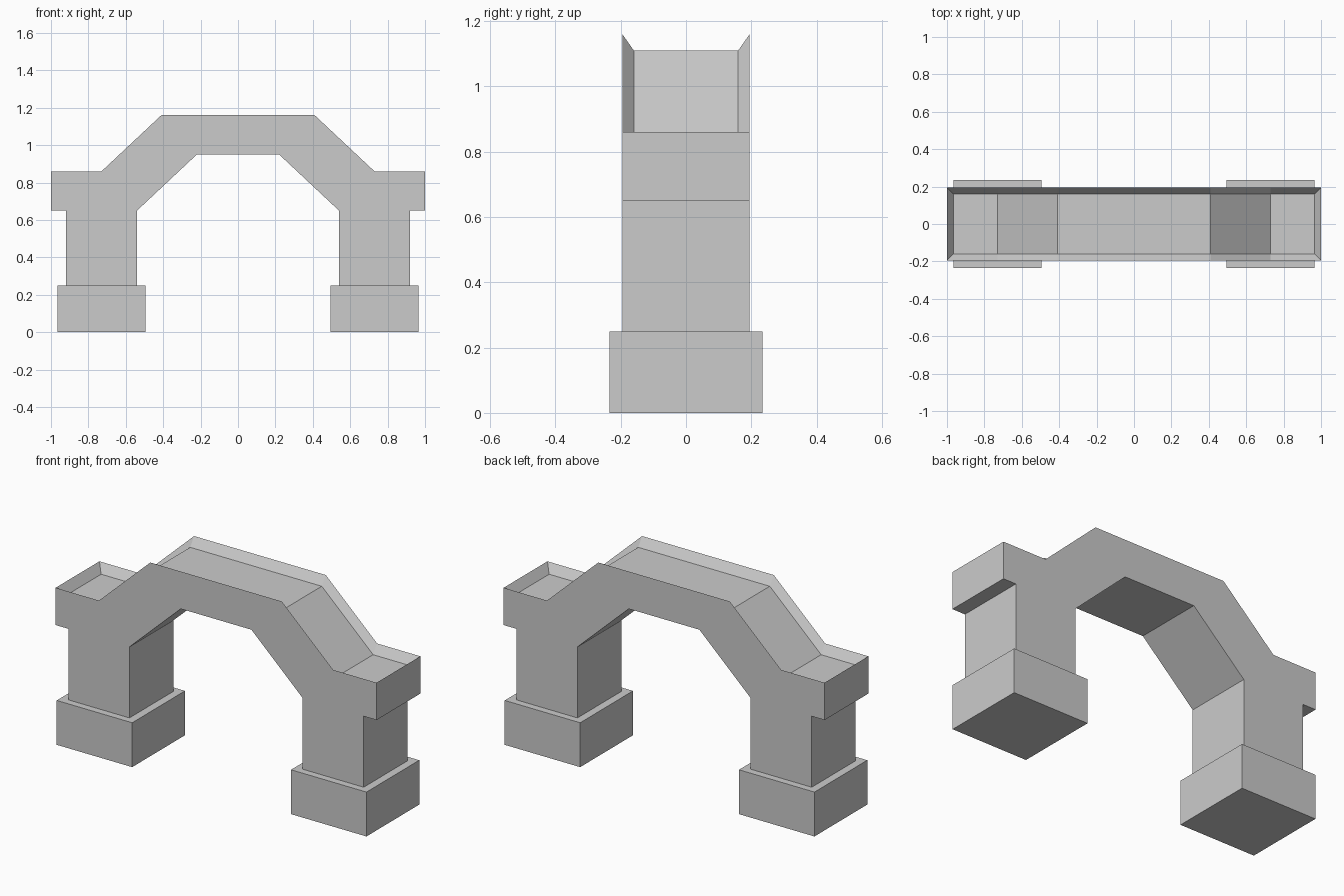
import bpy, bmesh
from mathutils import Vector

if "Cube" in bpy.data.objects:
    bpy.data.objects.remove(bpy.data.objects["Cube"])

HALF_WIDTH = 0.195   # half depth of the bridge in y
RAIL = 0.035         # parapet thickness
DROP = 0.05          # deck depth below the parapet


def finish(bm, name):
    bmesh.ops.recalc_face_normals(bm, faces=bm.faces)
    mesh = bpy.data.meshes.new(name)
    bm.to_mesh(mesh)
    bm.free()
    obj = bpy.data.objects.new(name, mesh)
    bpy.context.collection.objects.link(obj)
    return obj


# Arched bridge with piers: right half of the outline, top centre to underside
half = [(0.41, 1.16), (0.73, 0.86), (1.0, 0.86), (1.0, 0.65), (0.92, 0.65),
        (0.92, 0.25), (0.54, 0.25), (0.54, 0.65), (0.22, 0.95)]
outline = half + [(-x, z) for x, z in reversed(half)]

bm = bmesh.new()
front = bm.faces.new([bm.verts.new((x, -HALF_WIDTH, z)) for x, z in outline])
ext = bmesh.ops.extrude_face_region(bm, geom=[front], use_keep_orig=True)
moved = [v for v in ext["geom"] if isinstance(v, bmesh.types.BMVert)]
bmesh.ops.translate(bm, verts=moved, vec=(0, 2 * HALF_WIDTH, 0))
bmesh.ops.recalc_face_normals(bm, faces=bm.faces)

# Sunken walkway: inset the top faces as one strip and lower it
deck = [f for f in bm.faces
        if f.normal.z > 0.3 and f.calc_center_median().z > 0.8]
bmesh.ops.inset_region(bm, faces=deck, thickness=RAIL, use_even_offset=True)
bmesh.ops.translate(bm, verts=list({v for f in deck for v in f.verts}),
                    vec=(0, 0, -DROP))
finish(bm, "bridge_arch")

# Footing blocks under the piers
for side, name in ((-1, "left_footing"), (1, "right_footing")):
    bm = bmesh.new()
    bmesh.ops.create_cube(bm, size=1)
    bmesh.ops.scale(bm, verts=bm.verts, vec=(0.47, 0.47, 0.25))
    bmesh.ops.translate(bm, verts=bm.verts, vec=Vector((side * 0.73, 0, 0.125)))
    finish(bm, name)
